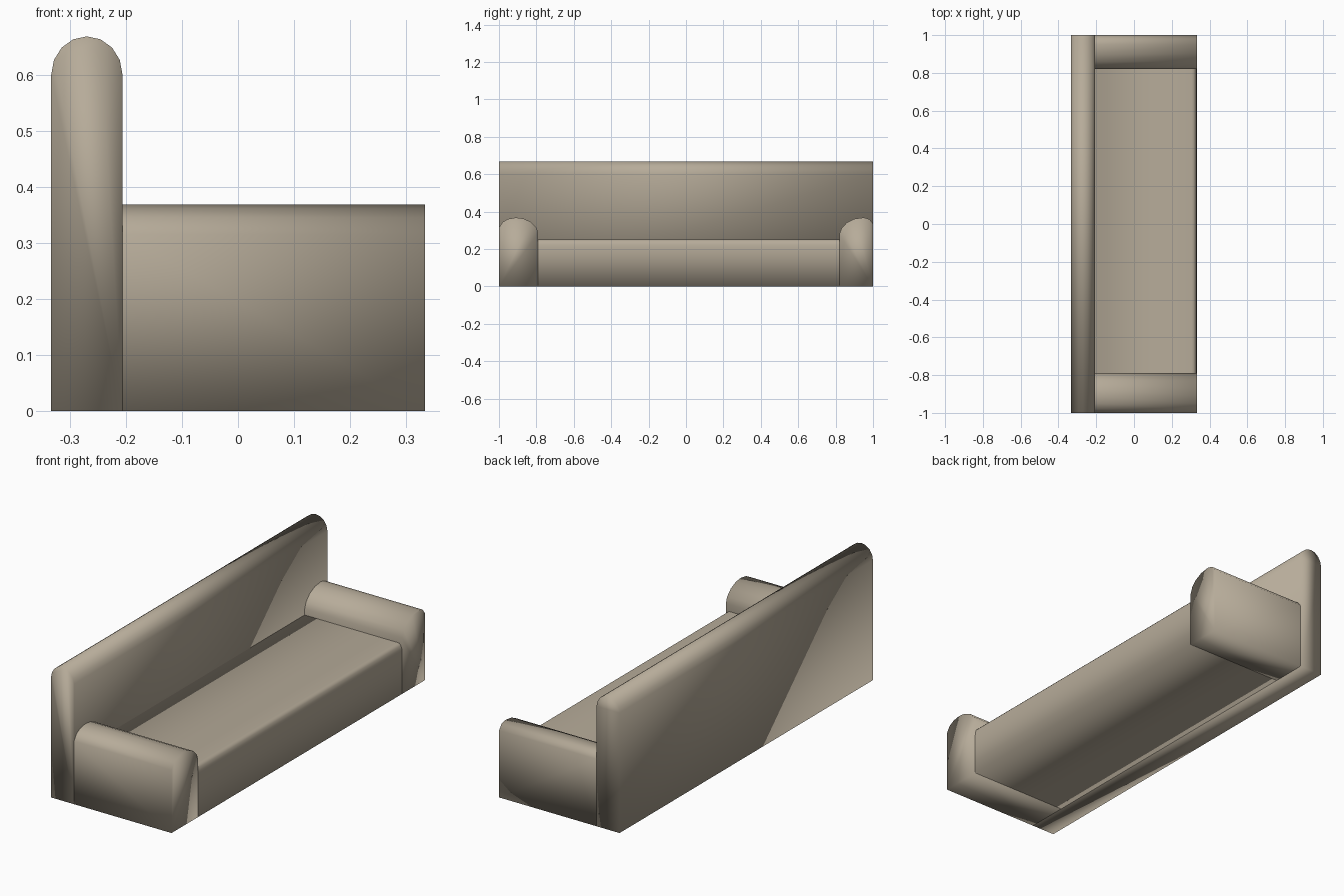
import bpy, bmesh, math

if "Cube" in bpy.data.objects:
    bpy.data.objects.remove(bpy.data.objects["Cube"])

fabric = bpy.data.materials.new("beige fabric")
fabric.diffuse_color = (0.47, 0.41, 0.32, 1)
fabric.use_nodes = True
fabric.node_tree.nodes["Principled BSDF"].inputs["Base Color"].default_value = fabric.diffuse_color


def extrude_profile(name, profile, start, end, axis, start_cap=True, end_cap=True):
    """Sweep a closed (horizontal, z) profile along the x or y axis."""
    bm = bmesh.new()

    def ring(t):
        return [bm.verts.new((t, h, z) if axis == "x" else (h, t, z)) for h, z in profile]

    a, b = ring(start), ring(end)
    n = len(profile)
    for i in range(n):
        j = (i + 1) % n
        bm.faces.new((a[i], a[j], b[j], b[i]))
    caps = [bm.faces.new(a), bm.faces.new(b)]
    bmesh.ops.recalc_face_normals(bm, faces=bm.faces)
    # drop caps buried against a neighbouring part
    hidden = [f for f, keep in zip(caps, (start_cap, end_cap)) if not keep]
    if hidden:
        bmesh.ops.delete(bm, geom=hidden, context="FACES_ONLY")
    for f in bm.faces:
        f.smooth = True
    mesh = bpy.data.meshes.new(name)
    bm.to_mesh(mesh)
    bm.free()
    mesh.materials.append(fabric)
    obj = bpy.data.objects.new(name, mesh)
    bpy.context.collection.objects.link(obj)
    return obj


BACK_X, HALF_X = -0.206, 0.333

# backrest: tall slab with a rounded top
mid, rx = (BACK_X - HALF_X) / 2, (BACK_X + HALF_X) / 2
back = [(-HALF_X, 0), (BACK_X, 0)]
back += [(mid + rx * math.cos(math.pi * i / 8), 0.6 + 0.068 * math.sin(math.pi * i / 8))
         for i in range(9)]
extrude_profile("backrest", back, -1, 1, "y")

# seat: low block with a rounded front lip
seat = [(BACK_X, 0), (HALF_X, 0), (HALF_X, 0.205), (0.331, 0.225),
        (0.326, 0.24), (0.317, 0.249), (0.305, 0.25), (BACK_X, 0.25)]
extrude_profile("seat", seat, -0.79, 0.82, "y", False, False)

# armrests: slightly different widths, rounded tops, buried in the backrest
left = [(-0.79, 0), (-0.79, 0.285), (-0.80, 0.315), (-0.83, 0.345), (-0.87, 0.363),
        (-0.91, 0.368), (-0.95, 0.361), (-0.98, 0.345), (-1, 0.315), (-1, 0)]
right = [(0.82, 0), (0.82, 0.28), (0.832, 0.312), (0.86, 0.341), (0.90, 0.361),
         (0.95, 0.368), (0.98, 0.36), (1, 0.335), (1, 0)]
for name, profile in (("left_armrest", left), ("right_armrest", right)):
    extrude_profile(name, profile, BACK_X, HALF_X, "x", start_cap=False)
